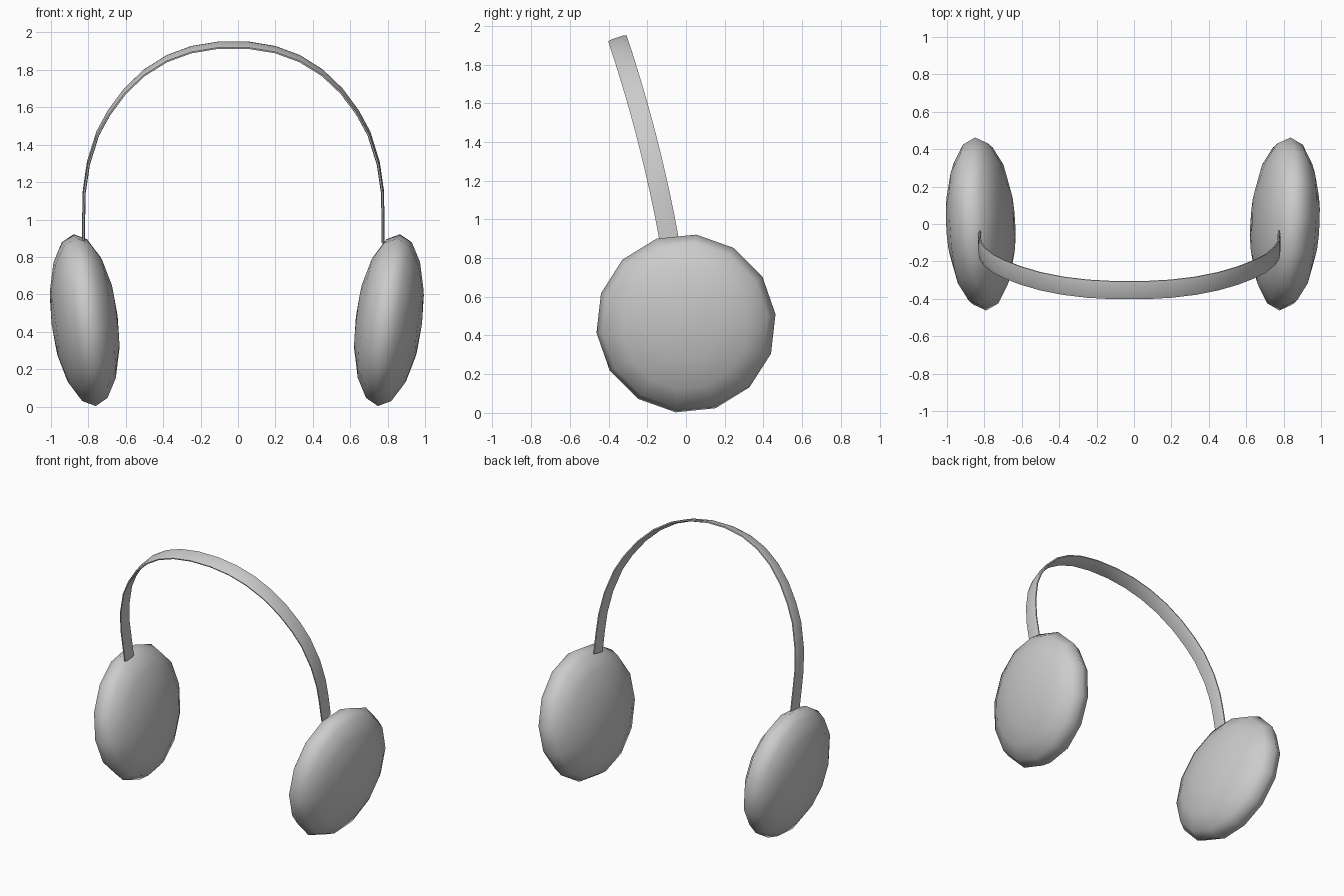
import bpy, bmesh
from math import radians, cos, sin, atan2
from mathutils import Matrix, Vector

if "Cube" in bpy.data.objects:
    bpy.data.objects.remove(bpy.data.objects["Cube"], do_unlink=True)

grey = bpy.data.materials.new("soft_grey")
grey.use_nodes = True
colour = (0.6, 0.6, 0.6, 1)
grey.diffuse_color = colour
grey.node_tree.nodes["Principled BSDF"].inputs["Base Color"].default_value = colour


def finish(name, bm):
    """Turn a bmesh into a smooth, coloured object."""
    bmesh.ops.recalc_face_normals(bm, faces=bm.faces)
    for f in bm.faces:
        f.smooth = True
    mesh = bpy.data.meshes.new(name)
    bm.to_mesh(mesh)
    bm.free()
    mesh.materials.append(grey)
    obj = bpy.data.objects.new(name, mesh)
    bpy.context.scene.collection.objects.link(obj)
    return obj


# Ear pads: flattened spheres, leaning outward at the top
def ear_pad(name, side, x):
    bm = bmesh.new()
    bmesh.ops.create_uvsphere(bm, u_segments=14, v_segments=8, radius=1)
    pose = (Matrix.Translation((x, 0, 0.462))
            @ Matrix.Rotation(radians(-3 * side), 4, 'Z')
            @ Matrix.Rotation(radians(7 * side), 4, 'Y')
            @ Matrix.Rotation(radians(90), 4, 'Y')
            @ Matrix.Rotation(radians(6), 4, 'Z')
            @ Matrix.Diagonal((0.466, 0.466, 0.178, 1)))
    bm.transform(pose)
    finish(name, bm)


ear_pad("left_ear_pad", 1, 0.807)
ear_pad("right_ear_pad", -1, -0.82)

# Headband: a thin strip swept along an arch that leans forward
MID = -0.025
half = [(0.8, 0.88), (0.8, 1.02), (0.797, 1.15), (0.775, 1.3), (0.725, 1.46),
        (0.665, 1.57), (0.58, 1.685), (0.475, 1.785), (0.355, 1.86),
        (0.225, 1.908), (0.08, 1.932)]
arch = [(MID + x, z) for x, z in half] + [(MID - x, z) for x, z in reversed(half)]


def lean(z):
    """Forward offset and lean angle at a height."""
    t = z - 0.9
    return -0.088 - 0.18 * t - 0.075 * t * t, atan2(0.18 + 0.15 * t, 1)


centres = [Vector((x, lean(z)[0], z)) for x, z in arch]
section = [(-0.05, 0.004), (-0.03, 0.008), (0.03, 0.008), (0.05, 0.004),
           (0.05, -0.004), (0.03, -0.008), (-0.03, -0.008), (-0.05, -0.004)]
bm = bmesh.new()
rings = []
for i, c in enumerate(centres):
    tangent = centres[min(i + 1, len(centres) - 1)] - centres[max(i - 1, 0)]
    a = lean(c.z)[1]
    across = Vector((0, cos(a), sin(a)))
    outward = across.cross(tangent).normalized()
    rings.append([bm.verts.new(c + across * u + outward * v) for u, v in section])
n = len(section)
for r, s in zip(rings, rings[1:]):
    for k in range(n):
        bm.faces.new((r[k], r[(k + 1) % n], s[(k + 1) % n], s[k]))
bm.faces.new(rings[0])
bm.faces.new(rings[-1])
band = finish("headband", bm)

# Keep the end caps of the band crisp
bpy.context.view_layer.objects.active = band
band.select_set(True)
bpy.ops.object.shade_smooth_by_angle(angle=radians(50))
